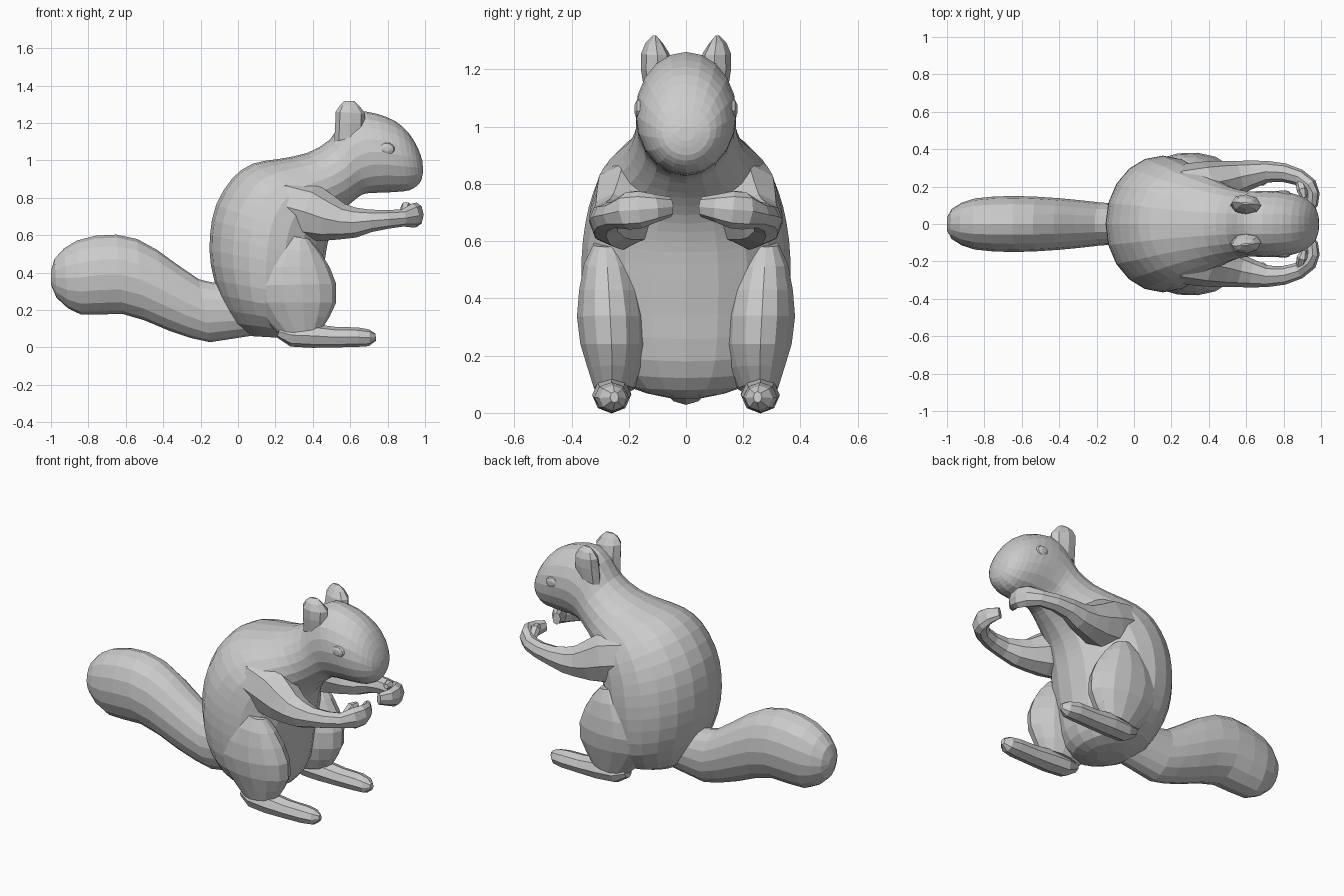
import bpy, bmesh
from math import sin, cos, pi
from mathutils import Vector


def refine(rows):
    """Insert one Catmull-Rom row between each neighbouring pair."""
    out = []
    for i in range(len(rows) - 1):
        a, b, c, d = (rows[max(0, min(k, len(rows) - 1))] for k in range(i - 1, i + 3))
        out += [b, tuple((9 * (q + r) - p - s) / 16 for p, q, r, s in zip(a, b, c, d))]
    return out + [rows[-1]]


def loft(name, rings, n, mirror=False):
    """Skin elliptical rings given as (centre, half axis u, half axis v)."""
    bm = bmesh.new()
    loops = []
    for c, u, v in rings:
        loops.append([bm.verts.new(c + u * cos(2 * pi * i / n) + v * sin(2 * pi * i / n))
                      for i in range(n)])
    for a, b in zip(loops, loops[1:]):
        for i in range(n):
            j = (i + 1) % n
            bm.faces.new((a[i], a[j], b[j], b[i]))
    bm.faces.new(loops[0][::-1])
    bm.faces.new(loops[-1])
    bmesh.ops.recalc_face_normals(bm, faces=bm.faces)
    me = bpy.data.meshes.new(name)
    bm.to_mesh(me)
    bm.free()
    ob = bpy.data.objects.new(name, me)
    bpy.context.collection.objects.link(ob)
    if mirror:
        ob.modifiers.new("Mirror", 'MIRROR').use_axis = (False, True, False)
    return ob


def profile(name, rows, n, mirror=False):
    """Rows: back x, back z, front x, front z, half width, back y, front y."""
    rings = []
    for bx, bz, fx, fz, w, by, fy in rows:
        a, b = Vector((bx, by, bz)), Vector((fx, fy, fz))
        rings.append(((a + b) / 2, (b - a) / 2, Vector((0, w, 0))))
    return loft(name, rings, n, mirror)


def tube(name, path, n, mirror=True):
    """Path: x, y, z, side radius, height radius."""
    pts = [Vector(p[:3]) for p in path]
    rings = []
    for i, p in enumerate(path):
        t = (pts[min(i + 1, len(pts) - 1)] - pts[max(i - 1, 0)]).normalized()
        side = Vector((0, 0, 1)).cross(t).normalized()
        rings.append((pts[i], side * p[3], t.cross(side) * p[4]))
    return loft(name, rings, n, mirror)


# Torso, neck and head as one skin from rump to nose
profile("body_and_head", refine([(*r, 0, 0) for r in [
    (.08, .06, .25, .05, .07), (-.02, .13, .36, .08, .23), (-.10, .28, .42, .18, .33),
    (-.145, .44, .445, .34, .36), (-.15, .60, .465, .47, .365), (-.118, .76, .48, .56, .352),
    (-.03, .905, .50, .63, .325), (.08, .983, .53, .69, .283), (.22, 1.008, .58, .75, .24),
    (.37, 1.04, .62, .785, .202), (.49, 1.11, .66, .815, .18), (.55, 1.2, .70, .825, .174),
    (.63, 1.26, .775, .828, .177), (.74, 1.25, .85, .832, .174), (.84, 1.21, .915, .84, .155),
    (.91, 1.15, .958, .865, .125), (.96, 1.07, .982, .90, .085), (.985, 1.0, .99, .95, .03)]]), 20)

# Bushy tail
profile("tail", [(*r, 0, 0) for r in [
    (.02, .33, .12, .07, .10), (-.15, .35, -.04, .045, .11), (-.21, .365, -.15, .028, .115),
    (-.32, .44, -.25, .05, .127), (-.43, .52, -.37, .09, .138), (-.54, .58, -.50, .145, .146),
    (-.65, .603, -.62, .18, .15), (-.76, .598, -.74, .176, .147), (-.86, .572, -.84, .176, .137),
    (-.93, .53, -.91, .21, .115), (-.98, .475, -.97, .265, .08), (-1, .41, -1, .335, .035)]], 16)

# Hind legs, blended backwards into the hips
profile("thigh", [
    (.26, .60, .38, .58, .05, .27, .28), (.16, .53, .44, .51, .09, .26, .275),
    (.08, .43, .49, .43, .112, .255, .27), (.05, .33, .525, .34, .125, .25, .265),
    (.07, .24, .525, .24, .12, .24, .26), (.14, .15, .49, .165, .098, .235, .258),
    (.22, .07, .45, .10, .07, .245, .26)], 14, True)
tube("hind_foot", [
    (.22, .25, .085, .04, .035), (.29, .255, .066, .064, .062), (.40, .26, .062, .068, .064),
    (.52, .26, .055, .062, .055), (.64, .26, .055, .06, .052), (.70, .255, .052, .048, .045),
    (.735, .25, .055, .015, .02)], 8)

# Forelegs with hands curling inward
tube("foreleg", [
    (.14, .15, .78, .10, .12), (.26, .185, .76, .135, .15), (.38, .21, .725, .125, .155),
    (.48, .23, .69, .11, .125), (.56, .25, .672, .09, .095), (.63, .265, .668, .075, .08),
    (.71, .28, .677, .058, .06), (.80, .275, .685, .05, .05), (.88, .25, .692, .045, .046),
    (.935, .205, .705, .045, .065), (.957, .16, .71, .036, .065), (.95, .11, .715, .035, .05),
    (.92, .055, .72, .022, .035)], 8)
tube("thumb", [(.89, .22, .72, .025, .025), (.90, .18, .755, .03, .026), (.91, .14, .76, .015, .015)], 6)

# Ears
profile("ear", [
    (.515, 1.10, .68, 1.14, .045, .10, .10), (.52, 1.2, .68, 1.2, .055, .105, .10),
    (.522, 1.26, .68, 1.25, .05, .115, .10), (.545, 1.295, .65, 1.29, .03, .118, .105),
    (.57, 1.318, .62, 1.318, .006, .113, .107)], 8, True)

# Eyes
loft("eye", [(Vector((.797, y, 1.062)), Vector((.042 * s, 0, -.008 * s)), Vector((.006 * s, 0, .034 * s)))
             for y, s in [(.13, .8), (.16, 1), (.172, .85), (.18, .4)]], 10, True)
